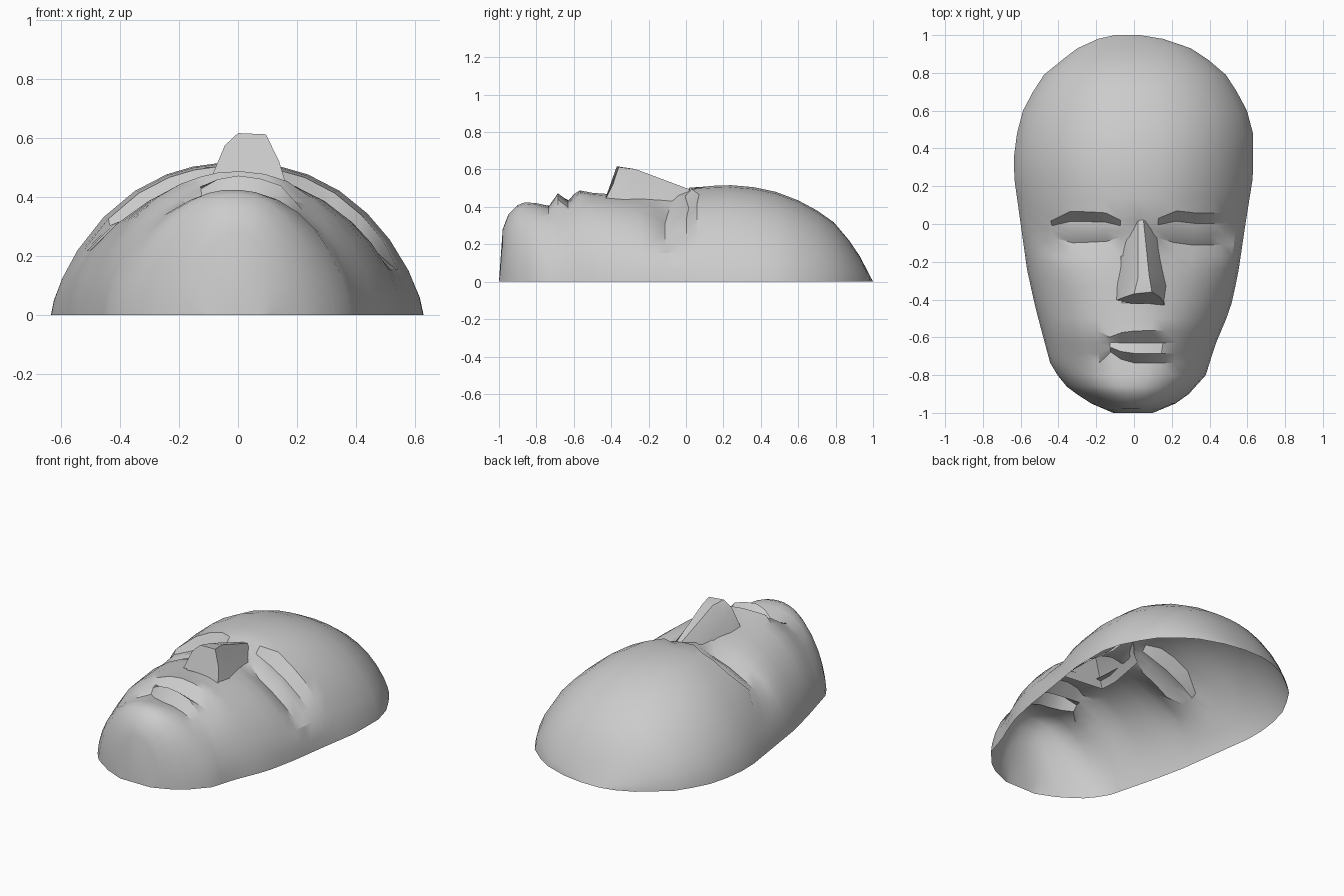
import bpy, bmesh, math

if "Cube" in bpy.data.objects:
    bpy.data.objects.remove(bpy.data.objects["Cube"])

grey = bpy.data.materials.new("plain_grey")
grey.diffuse_color = (0.6, 0.6, 0.6, 1)
grey.use_nodes = True
grey.node_tree.nodes["Principled BSDF"].inputs["Base Color"].default_value = grey.diffuse_color


def make(name, bm, angle):
    bmesh.ops.recalc_face_normals(bm, faces=bm.faces)
    # open shell: make sure the outside faces up
    if sum(f.normal.z * f.calc_area() for f in bm.faces) < 0:
        bmesh.ops.reverse_faces(bm, faces=bm.faces)
    me = bpy.data.meshes.new(name)
    bm.to_mesh(me)
    bm.free()
    ob = bpy.data.objects.new(name, me)
    bpy.context.collection.objects.link(ob)
    me.materials.append(grey)
    bpy.ops.object.select_all(action='DESELECT')
    ob.select_set(True)
    bpy.context.view_layer.objects.active = ob
    bpy.ops.object.shade_smooth_by_angle(angle=math.radians(angle))
    return ob


def loft(bm, rings):
    rows = [[bm.verts.new(p) for p in r] for r in rings]
    for a, b in zip(rows, rows[1:]):
        for i in range(len(a) - 1):
            bm.faces.new((a[i], a[i + 1], b[i + 1], b[i]))
    return rows


def curve(points, y):
    """Piecewise linear lookup in (key, value) pairs sorted by falling key."""
    for (y0, v0), (y1, v1) in zip(points, points[1:]):
        if y1 <= y <= y0:
            return v0 + (v1 - v0) * (y0 - y) / (y0 - y1)
    return 0


# outline of the rim, height of the middle ridge, fullness of the cross-section
LEFT = [(1, -.10), (.98, -.19), (.93, -.30), (.80, -.47), (.63, -.58), (.42, -.635), (.25, -.635),
        (0, -.60), (-.25, -.565), (-.45, -.52), (-.62, -.475), (-.75, -.44), (-.85, -.37),
        (-.94, -.25), (-1, -.11)]
RIGHT = [(1, .03), (.985, .14), (.92, .33), (.80, .48), (.63, .59), (.48, .63), (.25, .63),
         (0, .59), (-.27, .55), (-.45, .51), (-.64, .43), (-.80, .38), (-.90, .29),
         (-.95, .22), (-1, .10)]
RIDGE = [(1, 0), (.93, .135), (.89, .20), (.78, .33), (.64, .42), (.43, .50), (.20, .52), (.07, .505),
         (-.10, .475), (-.30, .46), (-.56, .48), (-.74, .405), (-.80, .42), (-.86, .425),
         (-.90, .41), (-.95, .36), (-.98, .28), (-1, 0)]
FULL = [(1, .70), (.1, .70), (-.2, .60), (-.5, .62), (-1, .66)]
ROWS = [1, .98, .93, .87, .79, .70, .60, .48, .36, .24, .14, .07, .015, -.04, -.10, -.17, -.24, -.33,
        -.42, -.50, -.565, -.63, -.685, -.735, -.80, -.86, -.90, -.95, -.98, -1]
COLS = [-1, -.985, -.94, -.86, -.72, -.55, -.38, -.24, -.11, .05, .22, .38, .55, .70, .82, .92, .98, 1]
# relief of the eye hollows and lips by row, and their strength across x
EYE = {.07: 0, .015: -.065, -.04: -.055, -.10: -.085, -.17: -.04, -.24: -.012}
EYE_X = [(.53, 0), (.50, .75), (.42, 1), (.22, 1), (.12, .4), (.06, 0), (-.04, 0), (-.07, .3),
         (-.15, .85), (-.33, 1), (-.42, .45), (-.47, 0)]
MOUTH = {-.565: .01, -.63: -.025, -.685: .045, -.735: -.005}
MOUTH_X = [(.22, 0), (.17, .9), (.0, 1), (-.07, .75), (-.15, 0)]


def sculpt(x, y, z):
    """Press in eyes and lips, pinching their rows together at the corners."""
    if y in EYE:
        w = curve(EYE_X, x)
        z += EYE[y] * w
        if w > 0 and y > -.15:
            if x < .3:
                y = -.035 + (y + .035) * (.3 + .7 * w)
            else:
                y -= .012
    elif y in MOUTH:
        w = curve(MOUTH_X, x)
        z += MOUTH[y] * w
        if w > 0 and x < .05:
            y = -.625 + (y + .625) * (.3 + .7 * w)
    return x, y, max(0, z)


# face shell: open-backed loft
rings = []
for y in ROWS:
    l, r = curve(LEFT, y), curve(RIGHT, y)
    h, q = curve(RIDGE, y), curve(FULL, y)
    ring = []
    for t in COLS:
        x = (l + r) / 2 + (r - l) / 2 * t
        ring.append(sculpt(x, y, h * max(0, 1 - abs(t) ** 2.3) ** q))
    rings.append(ring)
bm = bmesh.new()
loft(bm, rings)
# open the shell where the hollow nose covers it
hidden = [f for f in bm.faces
          if all(-.08 < v.co.x < .15 and -.425 < v.co.y < -.16 for v in f.verts)]
bmesh.ops.delete(bm, geom=hidden, context='FACES')
make("face_shell", bm, 32)

# nose: wedge from bridge to tip with a flat underside
bm = bmesh.new()
bridge = [(-.06, -.04, .41), (-.025, -.03, .455), (.02, .02, .493),
          (.05, .02, .493), (.09, .0, .455), (.13, -.03, .41)]
ball = [(-.105, -.29, .41), (-.05, -.29, .52), (.02, -.29, .605),
        (.08, -.27, .602), (.12, -.29, .53), (.185, -.34, .41)]
tip = [(-.11, -.41, .42), (-.045, -.385, .575), (0, -.37, .617),
       (.095, -.36, .613), (.14, -.39, .52), (.17, -.44, .42)]
rows = loft(bm, [bridge, ball, tip])
bm.faces.new(rows[-1])
make("nose", bm, 28)
